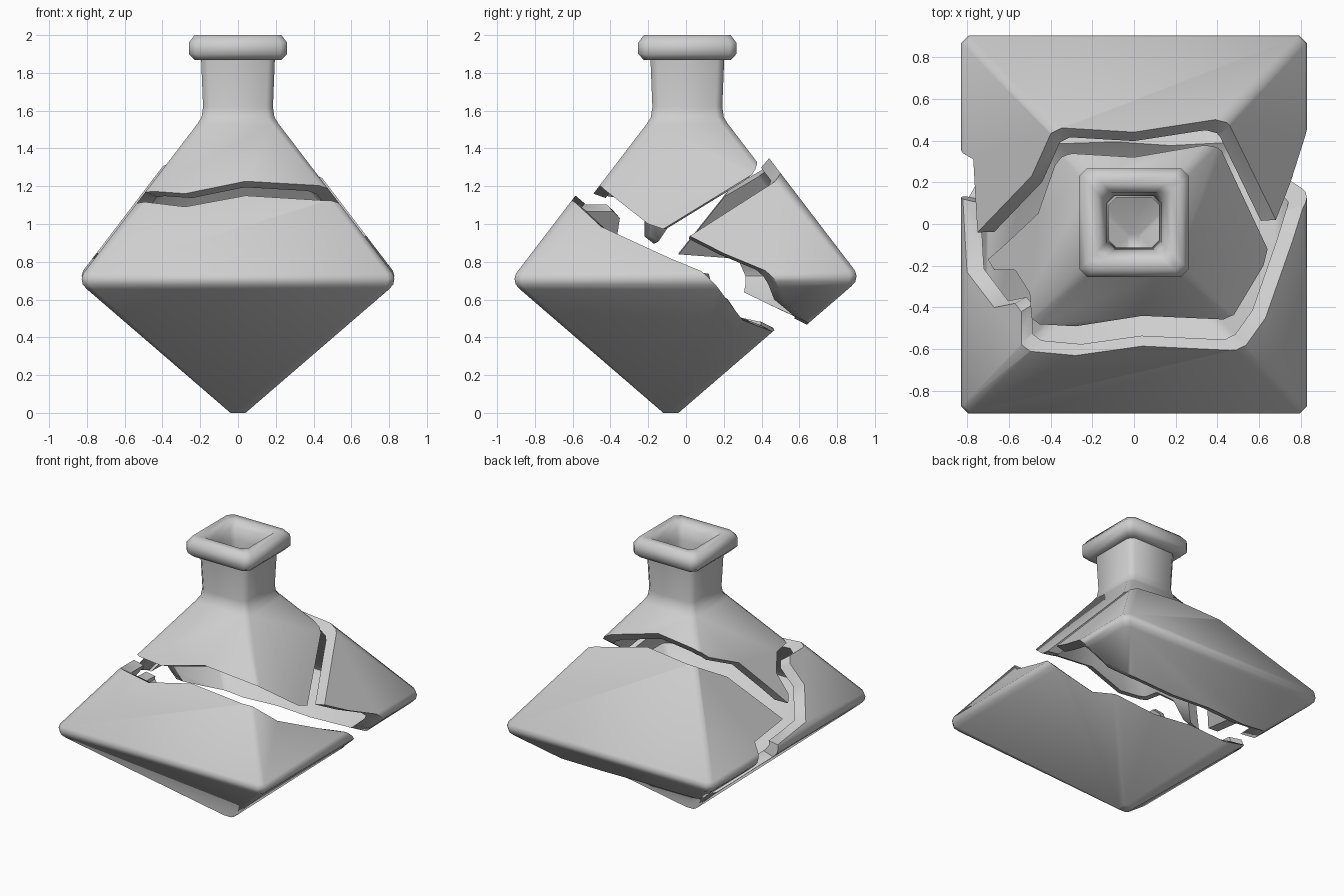
import bpy, bmesh, math
from mathutils import Vector

if "Cube" in bpy.data.objects:
    bpy.data.objects.remove(bpy.data.objects["Cube"])

glass = bpy.data.materials.new("pale_grey")
glass.use_nodes = True
GREY = (0.62, 0.62, 0.62, 1)
glass.diffuse_color = GREY
glass.node_tree.nodes["Principled BSDF"].inputs["Base Color"].default_value = GREY

# Wall profile (half width, height): outside going up, over the rim, inside going down
PROFILE = [(.04, 0), (.8, .655), (.822, .68), (.828, .71), (.82, .738), (.215, 1.53),
           (.193, 1.565), (.185, 1.62), (.195, 1.868), (.23, 1.868), (.26, 1.9),
           (.26, 1.96), (.23, 2), (.18, 2), (.145, 1.96), (.13, 1.88),
           (.12, 1.55), (.73, .745), (.74, .71), (.71, .67), (.03, .085)]


def make_object(name, bm):
    bmesh.ops.recalc_face_normals(bm, faces=bm.faces[:])
    mesh = bpy.data.meshes.new(name)
    bm.to_mesh(mesh)
    bm.free()
    obj = bpy.data.objects.new(name, mesh)
    bpy.context.collection.objects.link(obj)
    return obj


def bottle(name, centre):
    """Hollow square bottle with chamfered corners."""
    bm = bmesh.new()
    rings = []
    for h, z in PROFILE:
        c = h - min(.035, h * .3)
        corners = [(h, -c), (h, c), (c, h), (-c, h), (-h, c), (-h, -c), (-c, -h), (c, -h)]
        rings.append([bm.verts.new(centre + Vector((x, y, z))) for x, y in corners])
    for a, b in zip(rings, rings[1:]):
        for i in range(8):
            j = (i + 1) % 8
            bm.faces.new((a[i], a[j], b[j], b[i]))
    bm.faces.new(rings[0])
    bm.faces.new(rings[-1])
    return make_object(name, bm)


def on_surface(x, y, centre, upper):
    """Point of the bottle's upper or lower slope at x, y."""
    h = max(abs(x - centre.x), abs(y - centre.y))
    z = .738 + (.82 - h) * 1.309 if upper else (h - .04) * .862
    return Vector((x, y, z + centre.z))


def shard(name, centre, focus, axis, upper, lower=()):
    """Keep the part of the bottle inside a crack outline seen from a focus within."""
    centre = Vector(centre)
    obj = bottle(name, centre)
    middle = centre + Vector(focus)
    points = [on_surface(x, y, centre, True) for x, y in upper]
    points += [on_surface(x, y, centre, False) for x, y in lower]
    bm = bmesh.new()
    apex = bm.verts.new(middle)
    tip = bm.verts.new(middle + Vector(axis).normalized() * 4)
    loop = [bm.verts.new(middle + (p - middle).normalized() * 4) for p in points]
    for a, b in zip(loop, loop[1:] + loop[:1]):
        bm.faces.new((apex, a, b))
        bm.faces.new((tip, b, a))
    cutter = make_object(name + "_cutter", bm)
    cutter.hide_render = True
    mod = obj.modifiers.new("crack", 'BOOLEAN')
    mod.operation = 'INTERSECT'
    mod.solver = 'EXACT'
    mod.object = cutter
    bpy.context.view_layer.update()
    result = bpy.data.meshes.new_from_object(
        obj.evaluated_get(bpy.context.evaluated_depsgraph_get()))
    obj.modifiers.clear()
    obj.data = result
    bpy.data.objects.remove(cutter)
    result.materials.clear()
    result.materials.append(glass)
    bpy.ops.object.select_all(action='DESELECT')
    obj.select_set(True)
    bpy.context.view_layer.objects.active = obj
    bpy.ops.object.shade_smooth_by_angle(angle=math.radians(50))


# Neck with the shoulder around it
shard("neck_shard", (0, .007, 0), (0, 0, .98), (0, 0, 1),
      [(.47, -.45), (.62, -.2), (.64, -.12), (.42, .35), (.35, .38), (0, .32), (-.33, .34),
       (-.38, .28), (-.46, .05), (-.62, -.1), (-.7, -.17), (-.67, -.22), (-.57, -.22),
       (-.5, -.33), (-.49, -.46), (-.28, -.49), (.04, -.44)])

# Base and front
shard("base_shard", (0, -.08, 0), (0, 0, .72), (0, -.54, -.84),
      [(-.82, .12), (-.8, -.23), (-.67, -.4), (-.57, -.38), (-.54, -.42), (-.54, -.57),
       (-.5, -.61), (-.28, -.63), (.04, -.585), (.46, -.605), (.53, -.59), (.63, -.45),
       (.76, -.08), (.81, .08)],
      [(.76, .2), (.64, .28), (.61, .3), (.54, .455), (.2, .44), (-.1, .46), (-.4, .45),
       (-.56, .465), (-.6, .3), (-.74, .22), (-.79, .13)])

# Large flake from the back
shard("back_shard", (0, .075, .015), (0, -.1, .78), (0, .95, .1),
      [(-.82, .34), (-.77, .31), (-.75, -.04), (-.49, .23), (-.4, .43), (-.34, .46), (0, .44),
       (.39, .5), (.46, .47), (.68, .02), (.75, .2), (.82, .42)],
      [(.78, .5), (.69, .53), (.575, .65), (.2, .64), (-.1, .65), (-.4, .64),
       (-.575, .65), (-.655, .5), (-.74, .35)])
